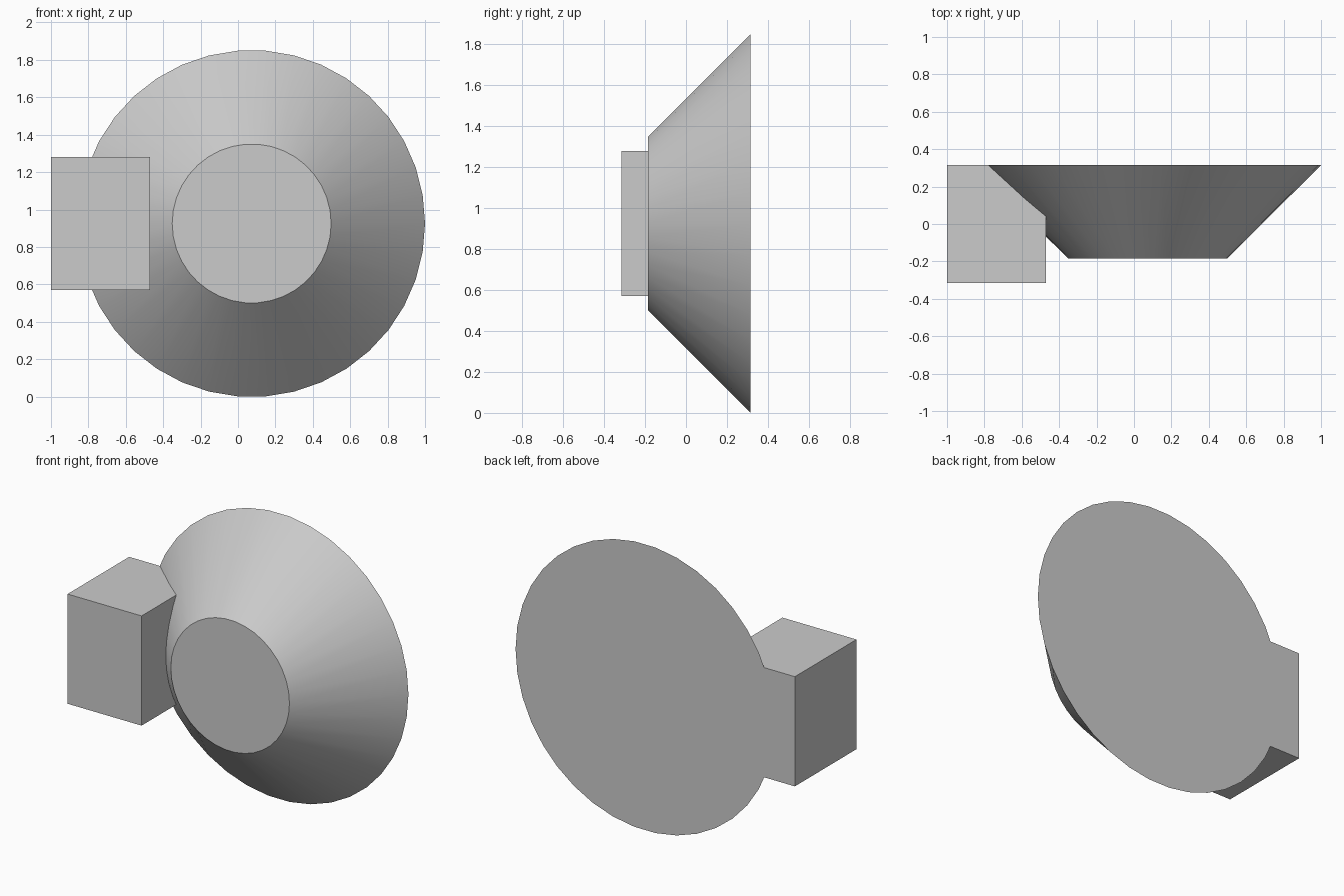
import bpy
import math

cube = bpy.data.objects.get("Cube")
if cube:
    bpy.data.objects.remove(cube, do_unlink=True)

# Single plain grey for every part
grey = bpy.data.materials.new("light grey")
grey.use_nodes = True
colour = (0.6, 0.6, 0.6, 1)
grey.diffuse_color = colour
grey.node_tree.nodes["Principled BSDF"].inputs["Base Color"].default_value = colour


def finish(name):
    obj = bpy.context.object
    obj.name = name
    obj.data.materials.append(grey)
    bpy.ops.object.transform_apply(location=False, rotation=True, scale=True)
    return obj


# Flared disc: truncated cone, wide end at the back
bpy.ops.mesh.primitive_cone_add(vertices=38, radius1=0.927, radius2=0.425, depth=0.5,
                                location=(0.073, 0.065, 0.925),
                                rotation=(math.pi / 2, math.pi / 2, 0))
finish("flared_disc")
bpy.ops.object.shade_smooth_by_angle(angle=math.radians(30))

# Side block, flush with the back of the disc
bpy.ops.mesh.primitive_cube_add(size=1, location=(-0.735, 0, 0.925))
bpy.context.object.scale = (0.53, 0.63, 0.71)
finish("side_block")
